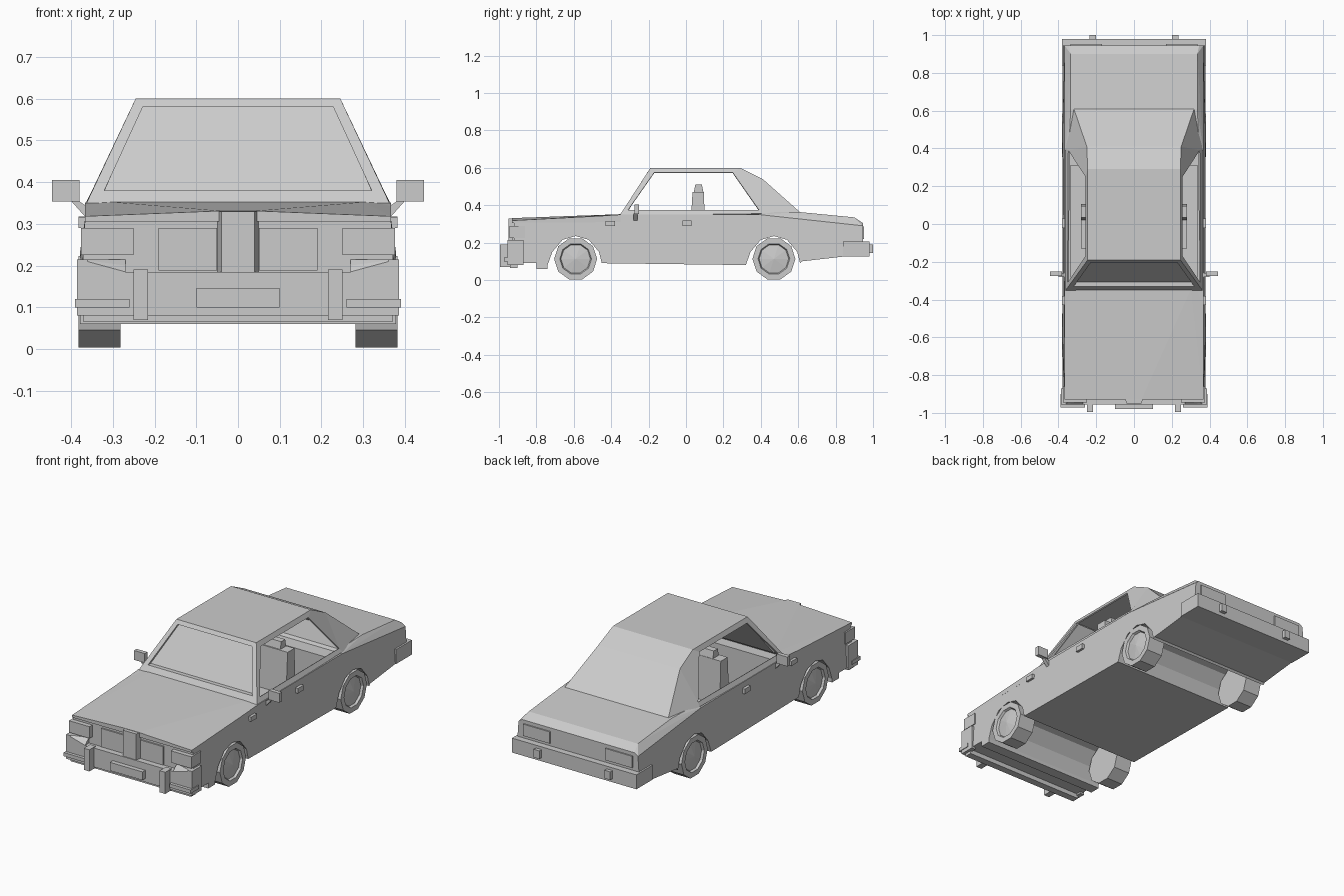
import bpy, bmesh, math
from mathutils import Matrix, Vector

default = bpy.data.objects.get("Cube")
if default:
    bpy.data.objects.remove(default, do_unlink=True)

grey = bpy.data.materials.new("plain_grey")
grey.use_nodes = True
grey.diffuse_color = (0.6, 0.6, 0.6, 1)
grey.node_tree.nodes["Principled BSDF"].inputs["Base Color"].default_value = (0.6, 0.6, 0.6, 1)


def finish(name, bm):
    bmesh.ops.recalc_face_normals(bm, faces=bm.faces[:])
    mesh = bpy.data.meshes.new(name)
    bm.to_mesh(mesh)
    bm.free()
    mesh.materials.append(grey)
    ob = bpy.data.objects.new(name, mesh)
    bpy.context.scene.collection.objects.link(ob)
    return ob


def hull(name, points, sides=(1,)):
    """Convex solid around the points, on the listed sides (+1 / -1) of the car."""
    bm = bmesh.new()
    verts = [bm.verts.new((x * s, y, z)) for s in sides for x, y, z in points]
    res = bmesh.ops.convex_hull(bm, input=verts)
    junk = {g for g in res["geom_interior"] + res["geom_unused"] if isinstance(g, bmesh.types.BMVert)}
    bmesh.ops.delete(bm, geom=list(junk), context='VERTS')
    bmesh.ops.dissolve_limit(bm, angle_limit=0.01, verts=bm.verts[:], edges=bm.edges[:])
    return finish(name, bm)


def box(name, x, y, z):
    return hull(name, [(a, b, c) for a in x for b in y for c in z])


def pair(name, x, y, z):
    box("left_" + name, x, y, z)
    box("right_" + name, (-x[0], -x[1]), y, z)


def arch(cy):
    return [(cy - .15, .08), (cy - .125, .15), (cy - .07, .215), (cy, .235),
            (cy + .07, .215), (cy + .125, .15), (cy + .14, .09)]


FRONT, REAR = -.59, .47

# Body: side outline with wheel arches, drawn across the car and narrowed at the top
outline = [(-.92, .31), (-.92, .09), (-.8, .09), (-.8, .06), (-.74, .06)]
outline += arch(FRONT) + arch(REAR)
outline += [(.62, .1), (.84, .125), (.945, .125), (.945, .29), (.39, .35), (-.35, .35)]
bm = bmesh.new()
face = bm.faces.new([bm.verts.new((-.378, y, z)) for y, z in outline])
ext = bmesh.ops.extrude_face_region(bm, geom=[face])
bmesh.ops.translate(bm, vec=(.756, 0, 0), verts=[v for v in ext["geom"] if isinstance(v, bmesh.types.BMVert)])
for v in bm.verts:
    if v.co.z > .28:
        v.co.x *= .97
body = finish("body", bm)

# Hollow passenger space
cutter = box("cabin_cutter", (-.335, .335), (-.28, .31), (.13, .5))
cutter.hide_render = True
cut = body.modifiers.new("cabin", 'BOOLEAN')
cut.operation, cut.solver, cut.object = 'DIFFERENCE', 'EXACT', cutter
bpy.context.view_layer.update()
hollow = bpy.data.meshes.new_from_object(body.evaluated_get(bpy.context.evaluated_depsgraph_get()))
body.modifiers.clear()
body.data = hollow
bpy.data.objects.remove(cutter, do_unlink=True)

# Bonnet with a raised tapering centre, and the boot lid
hull("bonnet", [(.367, -.35, .348), (.367, -.93, .318), (.04, -.93, .331), (.3, -.35, .352),
                (.367, -.35, .31), (.367, -.93, .305)], (1, -1))
hull("boot_lid", [(.367, .39, .35), (.367, .945, .29), (.345, .4, .365), (.335, .61, .363),
                  (.335, .9, .335), (.345, .945, .305)], (1, -1))

# Cabin shell: open side windows, recessed windscreen, flush rear window
P = {
    "a0": (.365, -.355, .345), "a1": (.245, -.19, .6), "r1": (.245, .29, .6),
    "c1": (.25, .41, .54), "c2": (.32, .615, .358), "b": (.362, .4, .355),
    "w0": (.352, -.31, .375), "w1": (.257, -.17, .575), "w2": (.257, .25, .575), "w3": (.348, .39, .375),
    "g0": (.32, -.332, .38), "g1": (.228, -.203, .58), "h0": (.32, -.308, .38), "h1": (.228, -.185, .58),
}
bm = bmesh.new()
V = {(k, s): bm.verts.new((p[0] * s, p[1], p[2])) for k, p in P.items() for s in (1, -1)}
for names in ("a0 a1 w1 w0", "a1 r1 w2 w1", "r1 c1 w3 w2", "c1 c2 b w3", "b a0 w0 w3",
              "a0 a1 g1 g0", "g0 g1 h1 h0"):
    for s in (1, -1):
        bm.faces.new([V[k, s] for k in names.split()])
for names in ("a1 r1", "r1 c1", "c1 c2", "a1 g1", "a0 g0", "g0 h0", "g1 h1", "h0 h1"):
    i, j = names.split()
    bm.faces.new([V[i, 1], V[j, 1], V[j, -1], V[i, -1]])
shell = finish("cabin_shell", bm)
solid = shell.modifiers.new("thickness", 'SOLIDIFY')
solid.thickness, solid.offset = .008, -1

# Front seats with tapered backs and headrests
for s, side in ((1, "left"), (-1, "right")):
    box(side + "_seat_cushion", (.06 * s, .28 * s), (-.13, .1), (.12, .24))
    hull(side + "_seat_back", [(x, y, z) for x in (.06, .28) for y, z in
                               ((.02, .22), (.105, .22), (.035, .47), (.095, .47))], (s,))
    hull(side + "_headrest", [(x, y, z) for x in (.11, .23) for y, z in
                              ((.04, .46), (.095, .46), (.05, .51), (.085, .51))], (s,))

# Nose: grille, headlamps, bumper and number plate
hull("grille_divider", [(x, y, z) for x, y in ((.04, -.95), (.05, -.915)) for z in (.185, .329)], (1, -1))
pair("grille", (.05, .19), (-.928, -.915), (.188, .29))
pair("headlamp", (.25, .376), (-.945, -.86), (.225, .29))
box("front_bumper", (-.37, .37), (-.955, -.9), (.08, .185))
box("front_valance", (-.37, .37), (-.94, -.9), (.065, .082))
pair("bumper_end", (.36, .386), (-.955, -.87), (.08, .215))
for s, side in ((1, "left"), (-1, "right")):
    hull(side + "_front_indicator", [(.27, -.92, .185), (.27, -.955, .185), (.27, -.92, .215), (.27, -.94, .2),
                                     (.38, -.92, .185), (.38, -.955, .185), (.38, -.92, .215),
                                     (.38, -.955, .215)], (s,))
pair("rub_strip", (.26, .39), (-.972, -.94), (.1, .12))
pair("rub_strip_side", (.375, .39), (-.972, -.9), (.1, .12))
pair("front_overrider", (.216, .25), (-.995, -.94), (.07, .19))
box("front_plate", (-.1, .1), (-.98, -.95), (.1, .146))

# Tail: lamps, wraparound bumper and overriders
pair("tail_lamp", (.17, .335), (.94, .952), (.22, .285))
box("rear_bumper", (-.382, .382), (.945, .98), (.125, .205))
pair("rear_bumper_end", (.36, .382), (.84, .98), (.125, .205))
pair("rear_overrider", (.2, .235), (.97, 1.0), (.145, .19))

# Side fittings: door handles, wing vents and mirrors
pair("door_handle", (.36, .382), (-.02, .03), (.29, .318))
pair("wing_vent", (.36, .382), (-.43, -.38), (.29, .315))
pair("mirror", (.38, .446), (-.275, -.252), (.353, .405))
for s, side in ((1, "left"), (-1, "right")):
    hull(side + "_mirror_stalk", [(x, y, z) for y in (-.28, -.26) for x, z in
                                  ((.36, .31), (.36, .34), (.382, .355), (.4, .355))], (s,))


# Wheels with a recessed, slightly domed hub
def wheel(name, side, cy):
    bm = bmesh.new()
    bmesh.ops.create_cone(bm, cap_ends=True, segments=10, radius1=.115, radius2=.115, depth=.1)
    cap = max(bm.faces, key=lambda f: f.calc_center_median().z)
    bmesh.ops.inset_region(bm, faces=[cap], thickness=.03)
    bmesh.ops.inset_region(bm, faces=[cap], thickness=.006, depth=-.012)
    hub = bmesh.ops.poke(bm, faces=[cap])["verts"][0]
    hub.co.z += .012
    turn = Matrix.Rotation(side * math.pi / 2, 4, 'Y')
    bm.transform(Matrix.Translation((side * .332, cy, .113)) @ turn)
    finish(name, bm)


for s, side in ((1, "left"), (-1, "right")):
    wheel(side + "_front_wheel", s, FRONT)
    wheel(side + "_rear_wheel", s, REAR)
